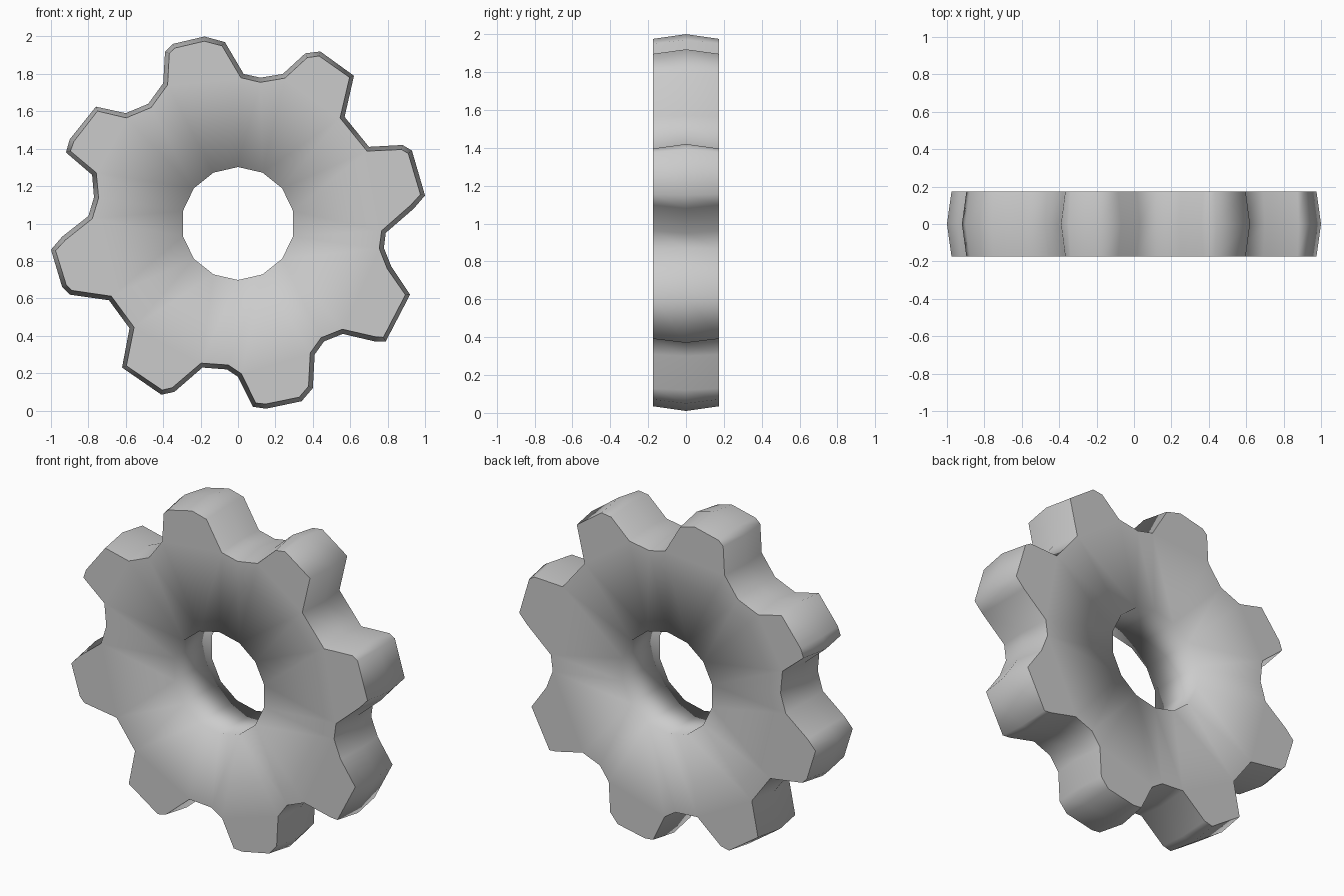
import bpy, bmesh, math
from mathutils import Vector

if "Cube" in bpy.data.objects:
    bpy.data.objects.remove(bpy.data.objects["Cube"])

HALF = 0.175      # half thickness
CROWN = 0.025     # how far the rim bulges at mid thickness
HOLE_R = 0.302
HOLE_SIDES = 14

# Hand-cut outline of the eight teeth (x, z from the hub centre), clockwise
outline = [
    (-0.40, 0.75), (-0.39, 0.92), (-0.35, 0.96), (-0.18, 1.0), (-0.07, 0.97),
    (0.03, 0.80), (0.12, 0.78), (0.24, 0.80), (0.36, 0.91), (0.44, 0.92),
    (0.62, 0.79), (0.57, 0.57), (0.70, 0.41), (0.88, 0.42), (0.93, 0.39),
    (1.0, 0.15), (0.94, 0.08), (0.79, -0.05), (0.78, -0.13), (0.82, -0.23),
    (0.92, -0.38), (0.79, -0.63), (0.73, -0.63), (0.56, -0.59), (0.46, -0.63),
    (0.41, -0.70), (0.40, -0.88), (0.34, -0.95), (0.15, -0.99), (0.08, -0.98),
    (0.0, -0.82), (-0.06, -0.78), (-0.19, -0.77), (-0.34, -0.90), (-0.41, -0.915),
    (-0.62, -0.77), (-0.58, -0.56), (-0.69, -0.41), (-0.90, -0.38), (-0.94, -0.34),
    (-1.0, -0.14), (-0.94, -0.07), (-0.80, 0.04), (-0.77, 0.14), (-0.78, 0.26),
    (-0.92, 0.38), (-0.90, 0.45), (-0.76, 0.625), (-0.60, 0.59), (-0.48, 0.64),
]
outline = [Vector(p) for p in outline]


def inset(points, dist):
    """Move each point of a clockwise loop inwards along its corner normal."""
    result = []
    for i, p in enumerate(points):
        a = (p - points[i - 1]).normalized()
        b = (points[(i + 1) % len(points)] - p).normalized()
        t = (a + b).normalized()
        result.append(p + Vector((t.y, -t.x)) * dist)
    return result


def ring(bm, points, y):
    """Closed loop of vertices at depth y."""
    verts = [bm.verts.new((p.x, y, p.y + 1.0)) for p in points]
    edges = [bm.edges.new((v, verts[(i + 1) % len(verts)])) for i, v in enumerate(verts)]
    return verts, edges


def wall(bm, a, b):
    """Strip of quads between two equal loops."""
    n = len(a)
    for i in range(n):
        j = (i + 1) % n
        bm.faces.new((a[i], a[j], b[j], b[i]))


bm = bmesh.new()

# Crowned toothed rim
flat = inset(outline, CROWN)
front, front_edges = ring(bm, flat, -HALF)
middle, _ = ring(bm, outline, 0)
back, back_edges = ring(bm, flat, HALF)
wall(bm, front, middle)
wall(bm, middle, back)

# Axle hole
circle = [Vector((math.sin(a), math.cos(a))) * HOLE_R
          for a in (math.tau * i / HOLE_SIDES for i in range(HOLE_SIDES))]
hole_front, hole_front_edges = ring(bm, circle, -HALF)
hole_back, hole_back_edges = ring(bm, circle, HALF)
wall(bm, hole_front, hole_back)

# Flat front and back faces around the hole
for edges, y in ((front_edges + hole_front_edges, -1), (back_edges + hole_back_edges, 1)):
    bmesh.ops.triangle_fill(bm, use_beauty=True, edges=edges, normal=(0, y, 0))

bmesh.ops.recalc_face_normals(bm, faces=bm.faces)

# Smooth everywhere, crisp only along the tooth outline
for f in bm.faces:
    f.smooth = True
for e in front_edges + back_edges:
    e.smooth = False

mesh = bpy.data.meshes.new("gear_wheel")
bm.to_mesh(mesh)
bm.free()
gear = bpy.data.objects.new("gear_wheel", mesh)
bpy.context.collection.objects.link(gear)
